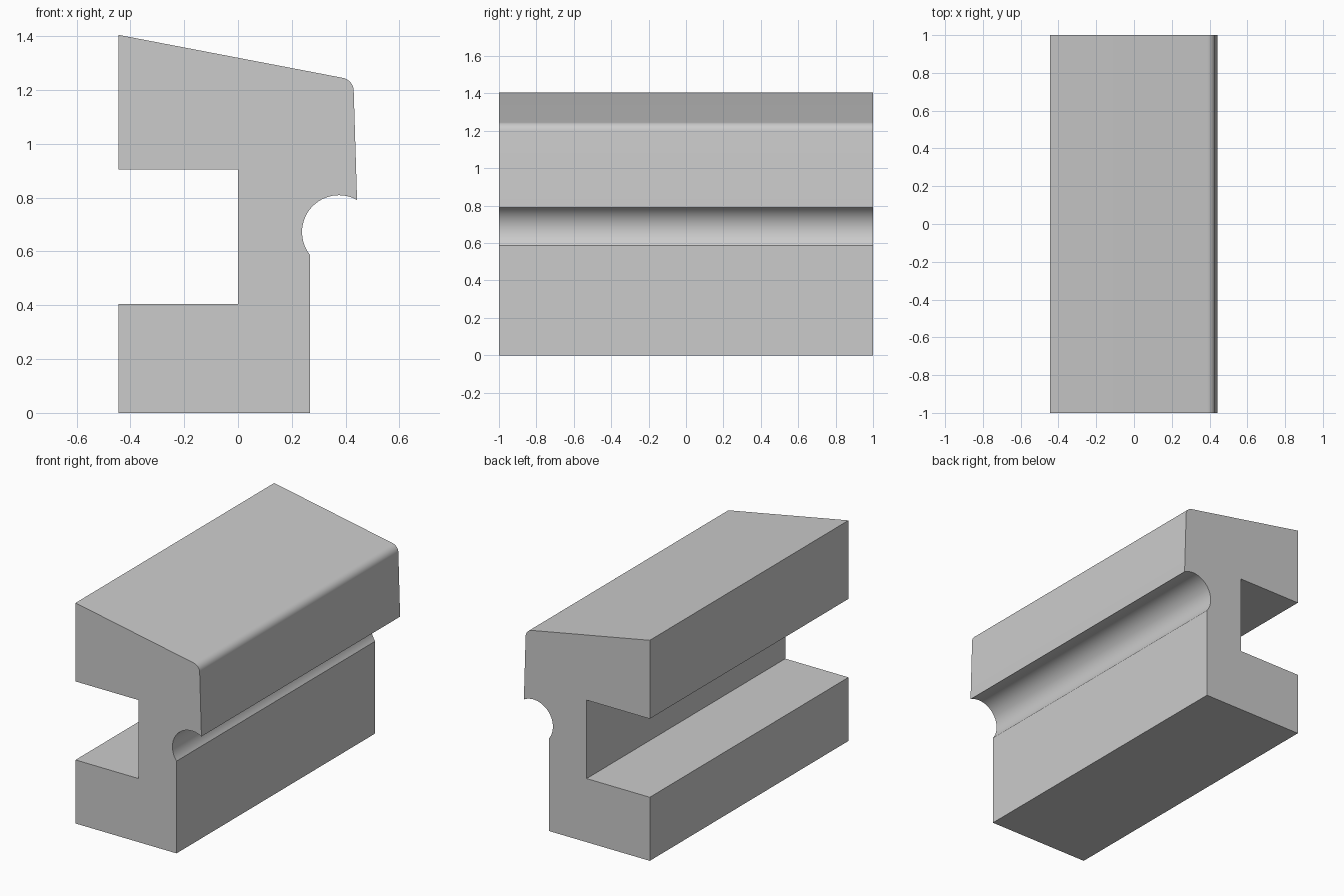
import bpy
import bmesh
from math import cos, sin, radians

cube = bpy.data.objects.get("Cube")
if cube:
    bpy.data.objects.remove(cube, do_unlink=True)

LENGTH = 2.0


def arc(cx, cz, radius, start, end, steps):
    """Points along a circular arc, angles in degrees."""
    angles = [radians(start + (end - start) * i / steps) for i in range(steps + 1)]
    return [(cx + radius * cos(a), cz + radius * sin(a)) for a in angles]


# Cross-section, counter-clockwise in x and z
profile = [(-0.445, 0), (0.267, 0)]
profile += arc(0.375, 0.672, 0.137, 218, 60.5, 32)      # round groove
profile += arc(0.38, 1.196, 0.05, 1.7, 79.2, 12)        # rounded top edge
profile += [(-0.445, 1.405), (-0.445, 0.905)]
profile += [(0, 0.905), (0, 0.405), (-0.445, 0.405)]    # square channel

# Extrude the section along y
bm = bmesh.new()
section = bm.faces.new([bm.verts.new((x, -LENGTH / 2, z)) for x, z in profile])
extruded = bmesh.ops.extrude_face_region(bm, geom=[section], use_keep_orig=True)
moved = [v for v in extruded["geom"] if isinstance(v, bmesh.types.BMVert)]
bmesh.ops.translate(bm, verts=moved, vec=(0, LENGTH, 0))
bmesh.ops.recalc_face_normals(bm, faces=bm.faces)
mesh = bpy.data.meshes.new("grooved_rail")
bm.to_mesh(mesh)
bm.free()

rail = bpy.data.objects.new("grooved_rail", mesh)
bpy.context.collection.objects.link(rail)

# Plain grey
grey = bpy.data.materials.new("plain_grey")
grey.use_nodes = True
color = (0.6, 0.6, 0.6, 1)
grey.diffuse_color = color
grey.node_tree.nodes["Principled BSDF"].inputs["Base Color"].default_value = color
mesh.materials.append(grey)

# Smooth curves, sharp corners
bpy.ops.object.select_all(action="DESELECT")
rail.select_set(True)
bpy.context.view_layer.objects.active = rail
bpy.ops.object.shade_smooth_by_angle(angle=radians(25))
